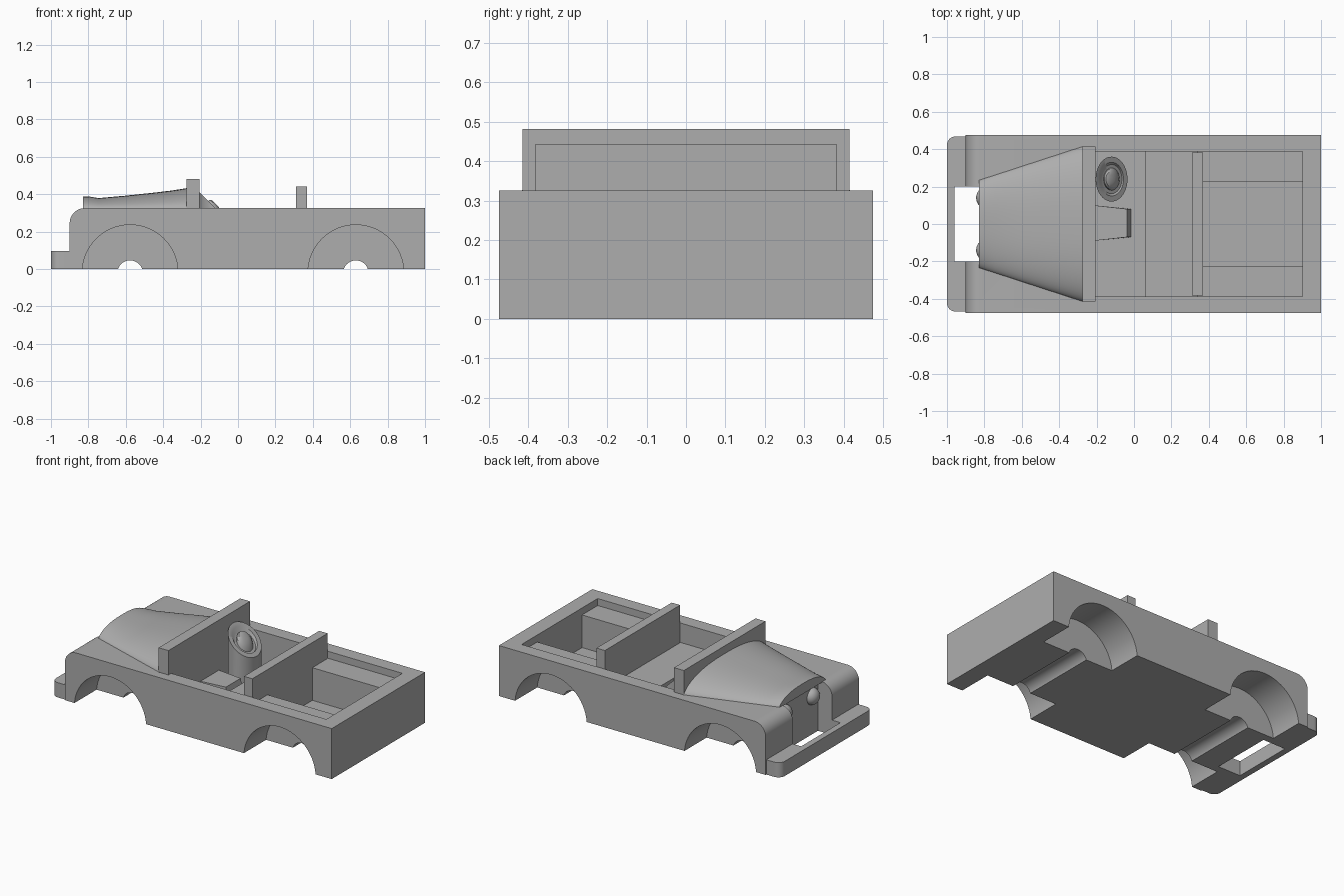
import bpy, bmesh, math
from mathutils import Matrix

if "Cube" in bpy.data.objects:
    bpy.data.objects.remove(bpy.data.objects["Cube"])

grey = bpy.data.materials.new("plain grey")
grey.use_nodes = True
grey.diffuse_color = (0.42, 0.42, 0.42, 1)
grey.node_tree.nodes["Principled BSDF"].inputs["Base Color"].default_value = grey.diffuse_color


def finish(name, bm, smooth=False):
    bmesh.ops.recalc_face_normals(bm, faces=bm.faces)
    mesh = bpy.data.meshes.new(name)
    bm.to_mesh(mesh)
    bm.free()
    obj = bpy.data.objects.new(name, mesh)
    bpy.context.collection.objects.link(obj)
    mesh.materials.append(grey)
    if smooth:
        shade(obj)
    return obj


def activate(obj):
    bpy.ops.object.select_all(action="DESELECT")
    obj.select_set(True)
    bpy.context.view_layer.objects.active = obj


def shade(obj):
    activate(obj)
    bpy.ops.object.shade_smooth_by_angle(angle=math.radians(35))


def box(name, x, y, z):
    bm = bmesh.new()
    bmesh.ops.create_cube(bm, size=1)
    for v in bm.verts:
        for i, (lo, hi) in enumerate((x, y, z)):
            v.co[i] = lo if v.co[i] < 0 else hi
    return finish(name, bm)


def prism(name, points, axis, lo, hi):
    """Extrude a closed outline; axis 1 takes (x, z) points, axis 2 takes (x, y)."""
    bm = bmesh.new()
    place = lambda p, d: (p[0], d, p[1]) if axis == 1 else (p[0], p[1], d)
    ends = [[bm.verts.new(place(p, d)) for p in points] for d in (lo, hi)]
    for ring in ends:
        bm.faces.new(ring)
    n = len(points)
    for i in range(n):
        j = (i + 1) % n
        bm.faces.new((ends[0][i], ends[0][j], ends[1][j], ends[1][i]))
    return finish(name, bm)


def arc(cx, cy, r, start, end, n=10):
    angles = [math.radians(start + (end - start) * i / n) for i in range(n + 1)]
    return [(cx + r * math.cos(a), cy + r * math.sin(a)) for a in angles]


def cut(target, cutter):
    cutter.hide_render = True
    mod = target.modifiers.new("cut", "BOOLEAN")
    mod.operation, mod.solver, mod.object = "DIFFERENCE", "EXACT", cutter
    activate(target)
    bpy.ops.object.modifier_apply(modifier=mod.name)
    bpy.data.objects.remove(cutter)


# Body tub with a rounded nose
body = prism("body", [(1, 0), (1, 0.325)] + arc(-0.82, 0.245, 0.08, 90, 180) + [(-0.9, 0)],
             1, -0.475, 0.475)

# Footwell, seat, cargo bed and the ledges beside it
for x, y, floor in (((-0.205, 0.06), 0.387, 0.07), ((0.05, 0.34), 0.387, 0.2),
                    ((0.34, 0.9), 0.387, 0.28), ((0.37, 0.9), 0.228, 0.07)):
    cut(body, box("cutter", x, (-y, y), (floor, 0.6)))

# Wheel arches and axle channels
for x in (-0.577, 0.63):
    for lo, hi in ((-0.6, -0.25), (0.25, 0.6)):
        cut(body, prism("cutter", arc(x, -0.02, 0.256, 0, 360, 64)[:-1], 1, lo, hi))
    cut(body, prism("cutter", arc(x, -0.022, 0.068, 0, 360, 32)[:-1], 1, -0.6, 0.6))

# Grille recess
cut(body, box("cutter", (-1.1, -0.8), (-0.2, 0.2), (-0.1, 0.5)))
shade(body)

# Bumper with rounded front corners and an open middle
bumper = prism("bumper", [(-0.9, -0.468)] + arc(-0.955, -0.423, 0.045, 270, 180, 8)
               + arc(-0.955, 0.423, 0.045, 180, 90, 8) + [(-0.9, 0.468)], 2, 0, 0.095)
cut(bumper, box("cutter", (-0.96, -0.8), (-0.2, 0.2), (-0.1, 0.3)))
shade(bumper)

# Windscreen panel and seat back
box("windscreen_panel", (-0.275, -0.205), (-0.415, 0.415), (0.3, 0.482))
box("seat_back", (0.31, 0.37), (-0.383, 0.383), (0.15, 0.442))


# Hood: arched sections that widen toward the windscreen
def hood():
    bm = bmesh.new()
    rows = []
    for x, height in ((-0.83, 0.062), (-0.8, 0.063), (-0.745, 0.054), (-0.6, 0.067),
                      (-0.45, 0.083), (-0.35, 0.095), (-0.27, 0.108)):
        width = 0.235 + (x + 0.83) * 0.325
        row = []
        for i in range(33):
            t = -math.cos(math.pi * i / 32)
            rise = max(0, 1 - abs(t) ** 2.5) ** 0.6
            row.append(bm.verts.new((x, width * t, 0.32 + (height + 0.005) * rise)))
        rows.append(row)
    for a, b in zip(rows, rows[1:]):
        for i in range(32):
            bm.faces.new((a[i], a[i + 1], b[i + 1], b[i]))
        bm.faces.new((a[0], b[0], b[-1], a[-1]))
    bm.faces.new(rows[0])
    bm.faces.new(rows[-1])
    return finish("hood", bm, True)


hood()

# Headlights
for side, name in ((1, "left"), (-1, "right")):
    bm = bmesh.new()
    bmesh.ops.create_uvsphere(bm, u_segments=24, v_segments=12, radius=0.052)
    bmesh.ops.transform(bm, verts=bm.verts, matrix=Matrix.Translation((-0.8, side * 0.14, 0.245))
                        @ Matrix.Diagonal((0.85, 1, 1, 1)))
    finish("headlight_" + name, bm, True)


# Steering wheel on an upright column: rings on a slanted top
def steering():
    bm = bmesh.new()
    rings = []
    for r, lift in ((0.12, -1), (0.12, 0), (0.09, 0), (0.078, -0.02), (0.06, -0.02),
                    (0.055, 0), (0.042, 0.016), (0.022, 0.024)):
        ring = []
        for x, y in arc(0, 0, r, 0, 360, 40)[:-1]:
            z = 0.06 if lift == -1 else 0.325 - x * 0.7 + lift
            ring.append(bm.verts.new((-0.12 + x * 0.71, 0.24 + y, z)))
        rings.append(ring)
    for a, b in zip(rings, rings[1:]):
        for i in range(40):
            j = (i + 1) % 40
            bm.faces.new((a[i], a[j], b[j], b[i]))
    bm.faces.new(rings[0])
    bm.faces.new(rings[-1])
    return finish("steering_wheel", bm, True)


steering()

# Tapered console with a sloping end
console = prism("console", [(-0.215, -0.09), (-0.015, -0.07), (-0.015, 0.08), (-0.215, 0.1)],
                2, 0.06, 0.16)
for v in console.data.vertices:
    if v.co.x > -0.1 and v.co.z > 0.1:
        v.co.x -= 0.022
